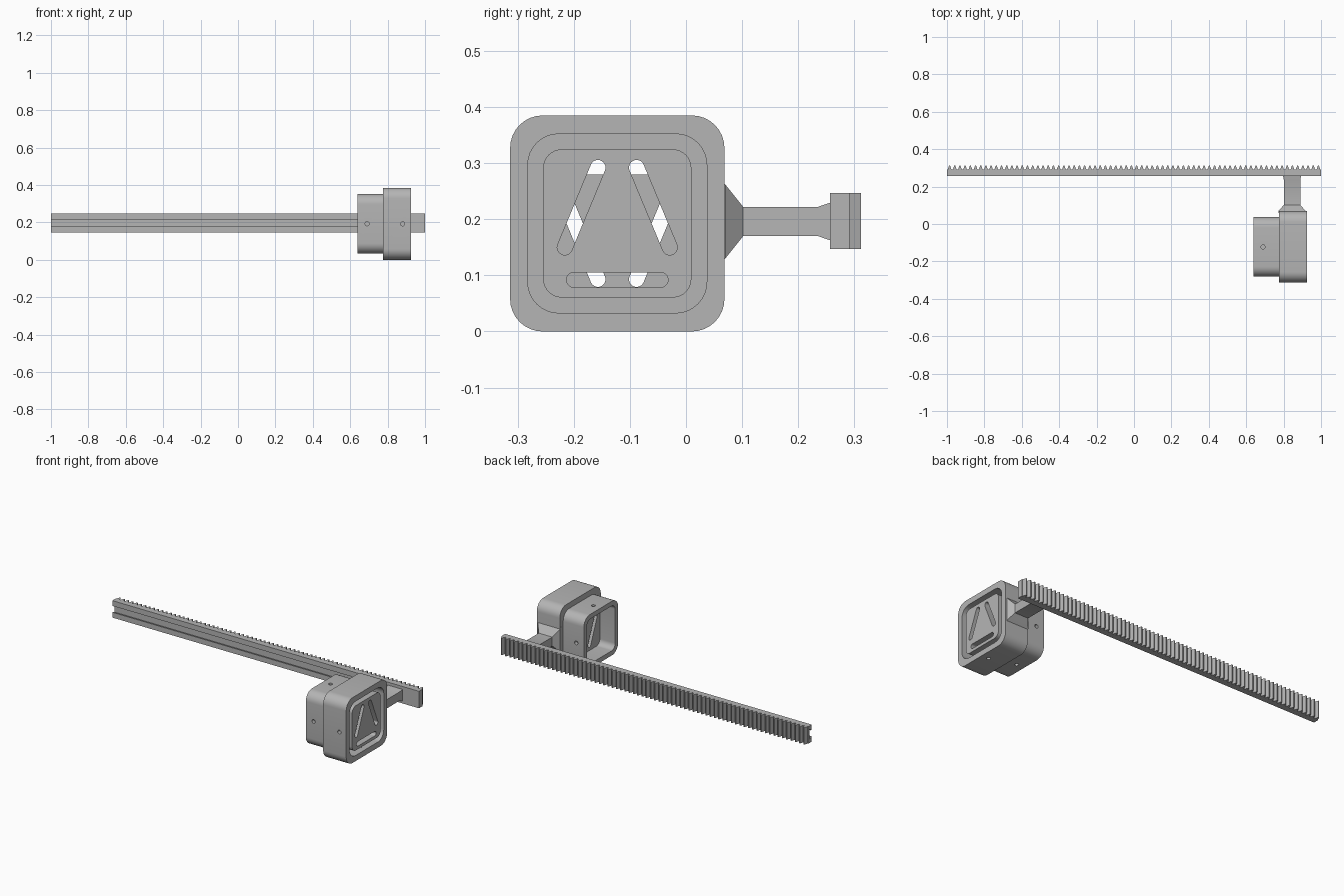
import bpy, bmesh, math
from mathutils import Matrix, Vector

cube = bpy.data.objects.get("Cube")
if cube:
    bpy.data.objects.remove(cube, do_unlink=True)

grey = bpy.data.materials.new("plain grey")
grey.use_nodes = True
grey.diffuse_color = (0.46, 0.46, 0.46, 1)
grey.node_tree.nodes["Principled BSDF"].inputs["Base Color"].default_value = grey.diffuse_color

MID_Y, MID_Z = -0.1225, 0.1925


def make_object(name, bm):
    bmesh.ops.remove_doubles(bm, verts=bm.verts, dist=1e-5)
    bmesh.ops.recalc_face_normals(bm, faces=bm.faces)
    mesh = bpy.data.meshes.new(name)
    bm.to_mesh(mesh)
    bm.free()
    mesh.materials.append(grey)
    obj = bpy.data.objects.new(name, mesh)
    bpy.context.collection.objects.link(obj)
    return obj


def loft(name, sections):
    """Skin matching closed loops of points and cap both ends."""
    bm = bmesh.new()
    rings = [[bm.verts.new(p) for p in s] for s in sections]
    n = len(rings[0])
    for a, b in zip(rings, rings[1:]):
        for i in range(n):
            j = (i + 1) % n
            bm.faces.new((a[i], a[j], b[j], b[i]))
    bm.faces.new(rings[0])
    bm.faces.new(rings[-1])
    return make_object(name, bm)


def prism_x(name, outline, x0, x1):
    return loft(name, [[(x, y, z) for y, z in outline] for x in (x0, x1)])


def rounded(cy, cz, w, h, r, angle=0.0, steps=8):
    """Outline of a rounded rectangle; a slot when h equals 2r."""
    points = []
    for q, (sy, sz) in enumerate(((1, 1), (-1, 1), (-1, -1), (1, -1))):
        for k in range(steps + 1):
            a = (q + k / steps) * math.pi / 2
            y = sy * (w / 2 - r) + r * math.cos(a)
            z = sz * (h / 2 - r) + r * math.sin(a)
            p = (cy + y * math.cos(angle) - z * math.sin(angle),
                 cz + y * math.sin(angle) + z * math.cos(angle))
            if not points or math.dist(p, points[-1]) > 1e-5:
                points.append(p)
    return points


def combine(obj, tool, operation="DIFFERENCE"):
    """Apply a boolean and discard the tool."""
    tool.hide_render = True
    mod = obj.modifiers.new("boolean", "BOOLEAN")
    mod.operation, mod.object, mod.solver = operation, tool, "EXACT"
    bpy.context.view_layer.update()
    result = obj.evaluated_get(bpy.context.evaluated_depsgraph_get())
    mesh = bpy.data.meshes.new_from_object(result)
    obj.modifiers.clear()
    obj.data = mesh
    bpy.data.objects.remove(tool, do_unlink=True)


def drill(obj, x, direction):
    """Screw hole through one wall of the housing."""
    d = Vector(direction)
    bm = bmesh.new()
    turn = d.to_track_quat("Z", "Y").to_matrix().to_4x4()
    place = Matrix.Translation(Vector((x, MID_Y, MID_Z)) + d * 0.175) @ turn
    bmesh.ops.create_cone(bm, cap_ends=True, segments=20, radius1=0.011,
                          radius2=0.011, depth=0.076, matrix=place)
    combine(obj, make_object("hole_cutter", bm))


# Housing: socket block, smaller open tube, ring groove around a centre pad
outer = rounded(MID_Y, MID_Z, 0.382, 0.385, 0.058)
middle = rounded(MID_Y, MID_Z, 0.319, 0.319, 0.055)
inner = rounded(MID_Y, MID_Z, 0.264, 0.264, 0.033)
housing = prism_x("housing", outer, 0.775, 0.925)
combine(housing, prism_x("tube", middle, 0.64, 0.79), "UNION")
combine(housing, prism_x("groove", middle, 0.805, 0.95))
combine(housing, prism_x("hollow", inner, 0.6, 0.74))
combine(housing, prism_x("pad", inner, 0.795, 0.923), "UNION")

# Triangle of slots on the pad, and the same upside down in the tube floor
lean = math.atan2(0.142, 0.059)
for flip, x0, x1 in ((1, 0.782, 0.95), (-1, 0.7, 0.783)):
    for dy, dz, length, angle in ((-0.064, 0.0285, 0.181, lean),
                                  (0.064, 0.0285, 0.181, -lean),
                                  (0, -0.1005, 0.181, 0)):
        slot = rounded(MID_Y + dy, MID_Z + dz * flip, length, 0.027, 0.0135,
                       angle * flip)
        combine(housing, prism_x("slot", slot, x0, x1))

for direction in ((0, -1, 0), (0, 1, 0), (0, 0, 1), (0, 0, -1)):
    drill(housing, 0.69, direction)
for direction in ((0, -1, 0), (0, 0, -1)):
    drill(housing, 0.88, direction)

# Arm: wide foot, slim neck, slight flare at the rack
arm_sections = [(0.06, 0.072, 0.078), (0.07, 0.072, 0.066), (0.102, 0.044, 0.026),
                (0.235, 0.044, 0.026), (0.258, 0.048, 0.034), (0.262, 0.048, 0.034)]
arm = loft("arm", [[(0.845 + sx * hx, y, 0.196 + sz * hz)
                    for sx, sz in ((-1, -1), (1, -1), (1, 1), (-1, 1))]
                   for y, hx, hz in arm_sections])

# Rack: toothed outline extruded upward
BACK, ROOT, TIP, TEETH = 0.257, 0.291, 0.312, 72
pitch = 2 / TEETH
outline = [(-1, BACK), (1, BACK)]
for i in range(TEETH):
    right = 1 - i * pitch
    outline += [(right - pitch * f, y) for f, y in
                ((0, ROOT), (0.14, ROOT), (0.4, TIP), (0.6, TIP), (0.86, ROOT))]
outline.append((-1, ROOT))
rack = loft("rack", [[(x, y, z) for x, y in outline] for z in (0.147, 0.247)])

# Guide groove along the front of the rack, closed near the arm
guide = [(0.25, 0.178), (0.264, 0.178), (0.268, 0.17), (0.28, 0.17),
         (0.28, 0.224), (0.268, 0.224), (0.264, 0.216), (0.25, 0.216)]
combine(rack, prism_x("guide_cutter", guide, -1.1, 0.78))

# Smooth the round corners, keep the edges crisp
for obj in (housing, arm, rack):
    bpy.ops.object.select_all(action="DESELECT")
    obj.select_set(True)
    bpy.context.view_layer.objects.active = obj
    bpy.ops.object.shade_smooth_by_angle(angle=math.radians(25))
